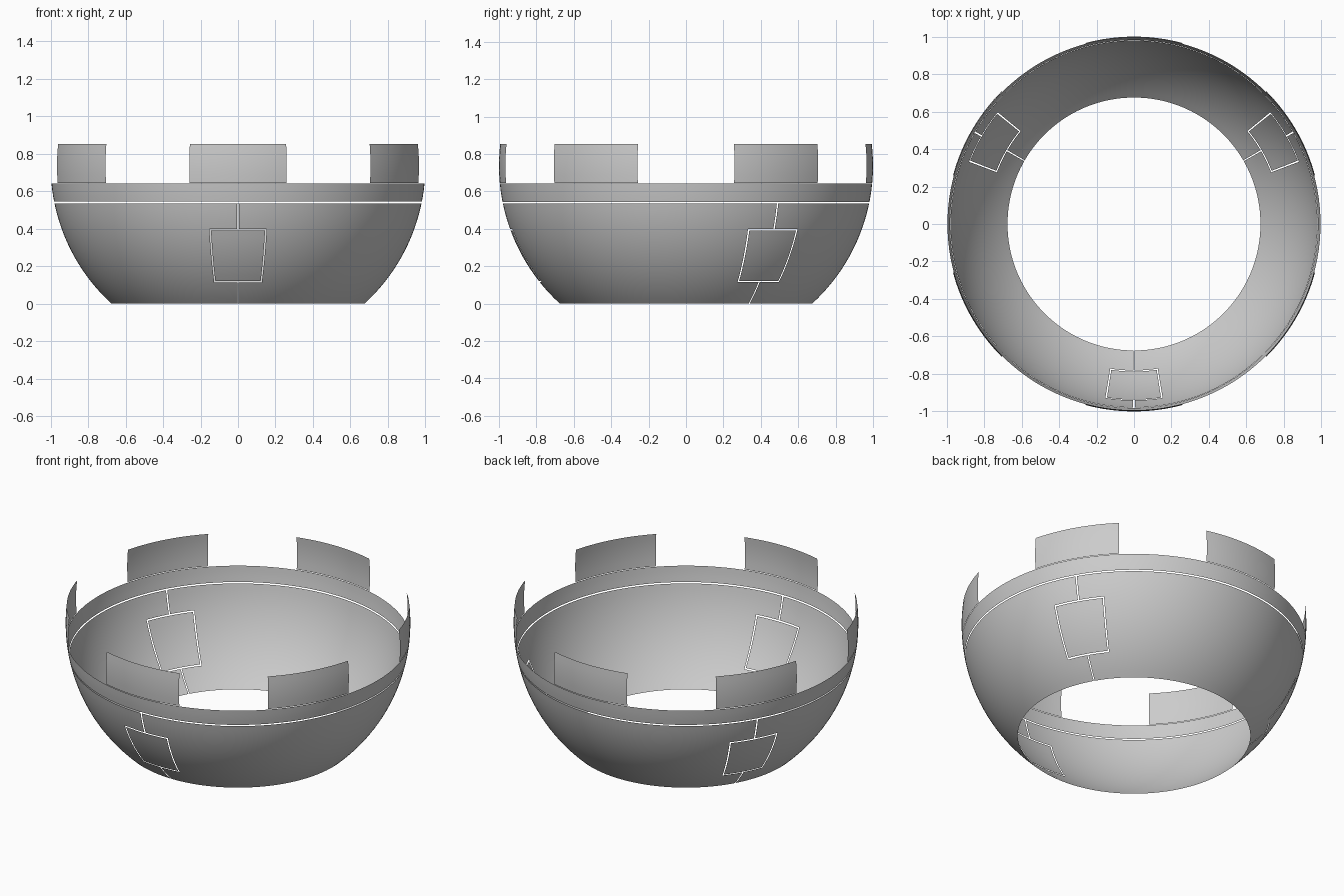
import bpy, bmesh
from math import radians, degrees, sin, cos, asin, ceil

if "Cube" in bpy.data.objects:
    bpy.data.objects.remove(bpy.data.objects["Cube"])

CZ = 0.738      # sphere centre height, radius is 1
GAP = 0.25      # half width of the panel gaps, in degrees


def lat(z):
    return degrees(asin(z - CZ))


def steps(stops, size):
    """Subdivide the intervals between stops into pieces no larger than size."""
    out = [stops[0]]
    for a, b in zip(stops, stops[1:]):
        n = max(1, ceil((b - a) / size))
        out += [a + (b - a) * i / n for i in range(1, n + 1)]
    return out


def patch(name, az_stops, lat_stops, skip=lambda a, l: False):
    """Thin spherical patch; cells whose centre satisfies skip are left open."""
    az, la = steps(az_stops, 2.0), steps(lat_stops, 2.5)
    bm = bmesh.new()
    rows = [[bm.verts.new((cos(radians(l)) * cos(radians(a)),
                           cos(radians(l)) * sin(radians(a)),
                           CZ + sin(radians(l)))) for a in az] for l in la]
    for j in range(len(la) - 1):
        for i in range(len(az) - 1):
            if not skip((az[i] + az[i + 1]) / 2, (la[j] + la[j + 1]) / 2):
                bm.faces.new((rows[j][i], rows[j][i + 1],
                              rows[j + 1][i + 1], rows[j + 1][i]))
    bmesh.ops.remove_doubles(bm, verts=bm.verts, dist=1e-5)
    loose = [v for v in bm.verts if not v.link_faces]
    bmesh.ops.delete(bm, geom=loose, context='VERTS')
    for f in bm.faces:
        f.smooth = True
    me = bpy.data.meshes.new(name)
    bm.to_mesh(me)
    bm.free()
    ob = bpy.data.objects.new(name, me)
    bpy.context.collection.objects.link(ob)
    return ob


HALF = 9.1                                  # hatch half width in degrees
H0, H1 = lat(0.118), lat(0.394)             # hatch bottom and top
BASE, SEAM, RIM, TOP = lat(0.0), lat(0.54), lat(0.642), lat(0.853)

for k in range(3):
    s = -90 + 120 * k
    # Lower shell sector, notched at both ends around the hatches
    cut = HALF + GAP
    patch(f"lower_shell_{k + 1}",
          [s + GAP, s + cut, s + 120 - cut, s + 120 - GAP],
          [BASE, H0 - GAP, H1 + GAP, SEAM - GAP],
          lambda a, l: (a < s + cut or a > s + 120 - cut) and H0 - GAP < l < H1 + GAP)
    # Hatch panel over the seam
    patch(f"hatch_{k + 1}", [s - HALF + GAP, s + HALF - GAP], [H0 + GAP, H1 - GAP])

# Upper band
patch("rim_band", [-90, 270], [SEAM + GAP, RIM])

# Six upright tabs
for k in range(6):
    c = -90 + 60 * k
    patch(f"tab_{k + 1}", [c - 15, c + 15], [RIM + 0.2, TOP])
